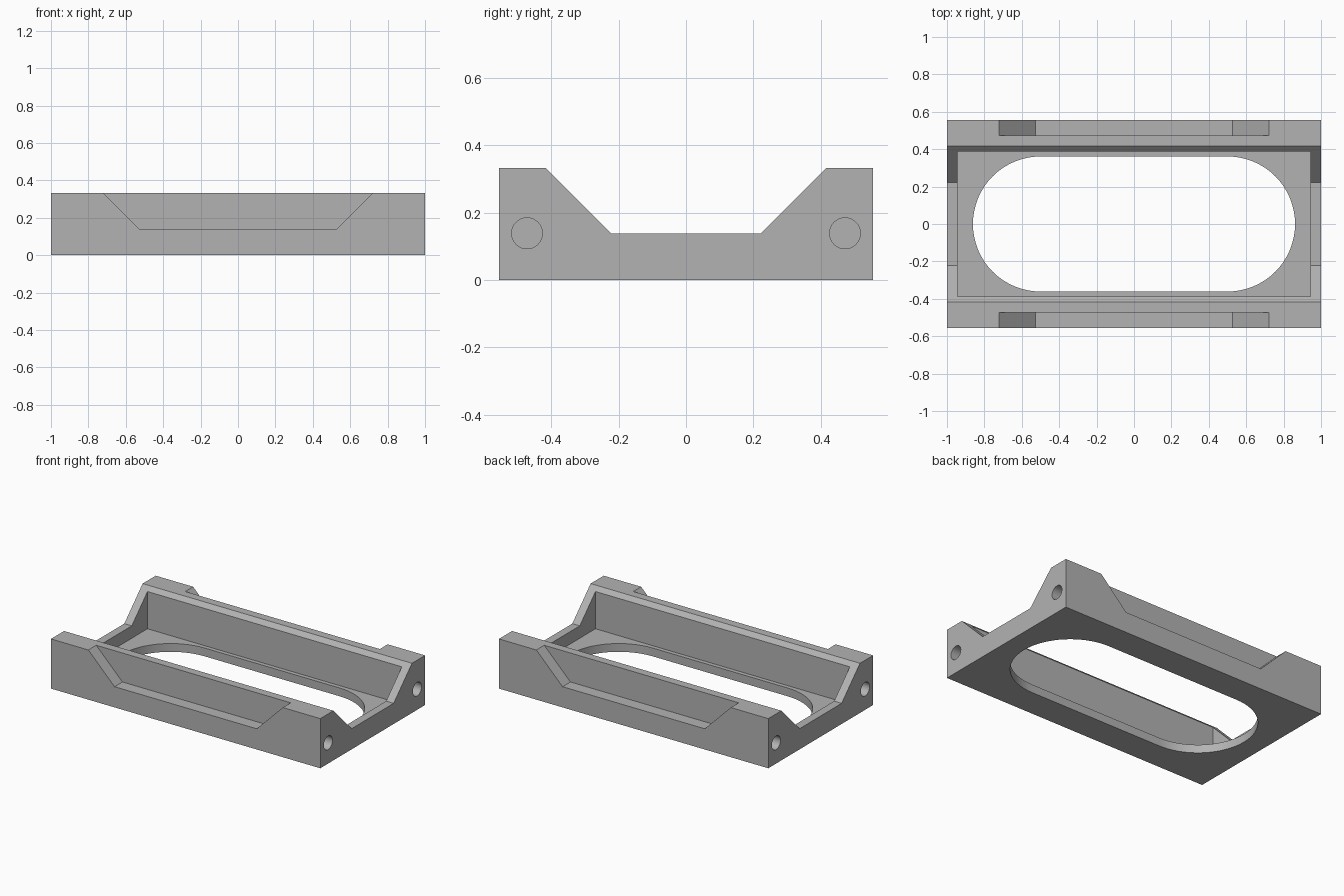
import bpy
import math

MM = 1 / 36  # working unit: the frame is 72 x 40 x 12

cube = bpy.data.objects.get("Cube")
if cube:
    bpy.data.objects.remove(cube, do_unlink=True)

grey = bpy.data.materials.new("plain grey")
grey.use_nodes = True
colour = (0.45, 0.45, 0.45, 1)
grey.diffuse_color = colour
grey.node_tree.nodes["Principled BSDF"].inputs["Base Color"].default_value = colour


def prism(name, outline, axis, start, end):
    """Extrude a 2D outline along an axis; outline holds the other two coordinates in order."""
    def point(p, t):
        c = list(p)
        c.insert("xyz".index(axis), t)
        return [v * MM for v in c]
    n = len(outline)
    verts = [point(p, start) for p in outline] + [point(p, end) for p in outline]
    faces = [list(range(n))[::-1], list(range(n, 2 * n))]
    faces += [[i, (i + 1) % n, n + (i + 1) % n, n + i] for i in range(n)]
    mesh = bpy.data.meshes.new(name)
    mesh.from_pydata(verts, [], faces)
    if axis == "y":
        mesh.flip_normals()
    mesh.materials.append(grey)
    obj = bpy.data.objects.new(name, mesh)
    bpy.context.collection.objects.link(obj)
    return obj


def arc(cx, cy, r, a0, a1, steps):
    angles = [math.radians(a0 + (a1 - a0) * i / steps) for i in range(steps + 1)]
    return [(cx + r * math.cos(a), cy + r * math.sin(a)) for a in angles]


def cut(target, cutter):
    cutter.hide_render = True
    mod = target.modifiers.new(cutter.name, "BOOLEAN")
    mod.operation = "DIFFERENCE"
    mod.solver = "EXACT"
    mod.object = cutter
    bpy.context.view_layer.objects.active = target
    bpy.ops.object.modifier_apply(modifier=mod.name)
    bpy.data.objects.remove(cutter, do_unlink=True)


# Frame body: low-sided cradle profile run along the length
half = [(20, 0), (20, 12), (15, 12), (8, 5)]
profile = half + [(-y, z) for y, z in reversed(half)]
frame = prism("frame", profile, "x", -36, 36)

# Rectangular pocket above a thin floor
cut(frame, prism("pocket", [(-34, -14), (34, -14), (34, 14), (-34, 14)], "z", 2, 20))

# Rounded slot through the floor
slot = arc(18, 0, 13, -90, 90, 32) + arc(-18, 0, 13, 90, 270, 32)
cut(frame, prism("slot", slot, "z", -5, 5))

for side in (-1, 1):
    # Tapered recess in each long outer wall
    recess = [(-19, 5), (19, 5), (27, 13), (-27, 13)]
    y0, y1 = sorted((17 * side, 25 * side))
    cut(frame, prism("recess", recess, "y", y0, y1))
    # Blind screw holes in both ends
    for end in (-1, 1):
        x0, x1 = sorted((28 * end, 40 * end))
        hole = arc(17 * side, 5, 1.65, 0, 360, 32)[:-1]
        cut(frame, prism("screw_hole", hole, "x", x0, x1))

# Smooth the curved walls, keep the edges sharp
bpy.ops.object.select_all(action="DESELECT")
frame.select_set(True)
bpy.context.view_layer.objects.active = frame
bpy.ops.object.shade_smooth_by_angle(angle=math.radians(30))
